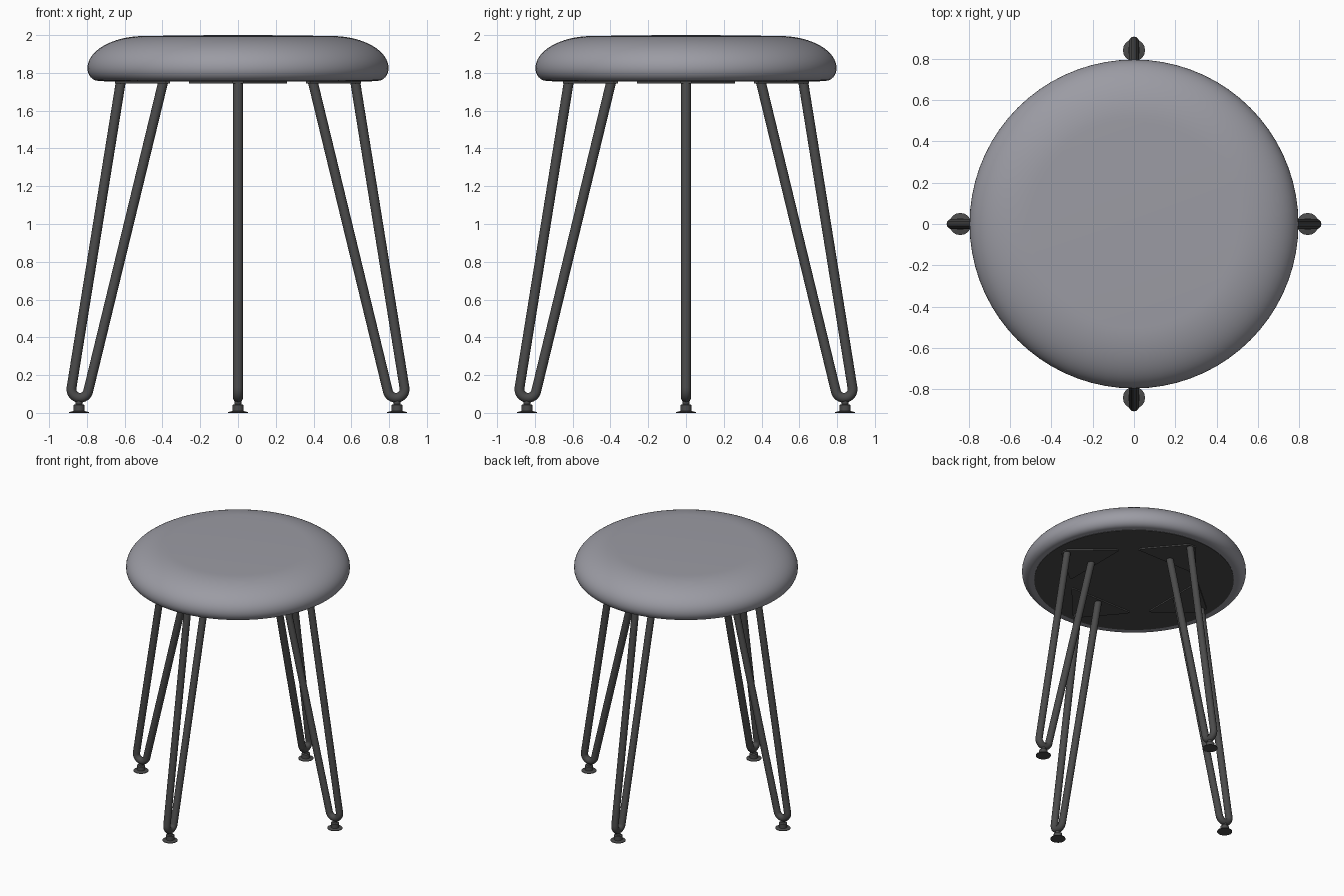
import bpy, bmesh
from math import sin, cos, pi, radians, atan2
from mathutils import Vector, Matrix

cube = bpy.data.objects.get("Cube")
if cube:
    bpy.data.objects.remove(cube)


def material(name, rgb):
    m = bpy.data.materials.new(name)
    m.use_nodes = True
    m.diffuse_color = (*rgb, 1)
    bsdf = m.node_tree.nodes["Principled BSDF"]
    bsdf.inputs["Base Color"].default_value = (*rgb, 1)
    bsdf.inputs["Roughness"].default_value = 0.6
    return m


grey = material("grey upholstery", (0.33, 0.33, 0.37))
dark = material("dark metal", (0.07, 0.07, 0.07))


def finish(name, bm, mat, angle=40):
    bmesh.ops.remove_doubles(bm, verts=bm.verts, dist=1e-5)
    bmesh.ops.recalc_face_normals(bm, faces=bm.faces)
    me = bpy.data.meshes.new(name)
    bm.to_mesh(me)
    bm.free()
    me.materials.append(mat)
    ob = bpy.data.objects.new(name, me)
    bpy.context.collection.objects.link(ob)
    bpy.ops.object.select_all(action='DESELECT')
    bpy.context.view_layer.objects.active = ob
    ob.select_set(True)
    bpy.ops.object.shade_smooth_by_angle(angle=radians(angle))
    return ob


def lathe(name, profile, mat, steps, angle=40):
    """Spin an (r, z) profile around the z axis."""
    bm = bmesh.new()
    vs = [bm.verts.new((r, 0, z)) for r, z in profile]
    edges = [bm.edges.new(p) for p in zip(vs, vs[1:])]
    bmesh.ops.spin(bm, geom=vs + edges, cent=(0, 0, 0), axis=(0, 0, 1),
                   angle=2 * pi, steps=steps)
    return finish(name, bm, mat, angle)


def arc(cx, cz, a, b, start, end, n):
    angles = [start + (end - start) * i / n for i in range(n + 1)]
    return [(cx + a * cos(t), cz + b * sin(t)) for t in angles]


# Padded seat: small rounded lower rim, wide soft shoulder, nearly flat top
RIM_Z, BASE_Z = 1.825, 1.758
profile = [(0.70, BASE_Z)]
profile += arc(0.74, RIM_Z, 0.057, RIM_Z - BASE_Z, -pi / 2, 0, 8)
profile += arc(0.497, RIM_Z, 0.30, 0.17, 0, pi / 2, 16)[1:]
profile += [(0.25, 1.999), (0, 2.0)]
lathe("seat_cushion", profile, grey, 72)

# Dark board closing the underside
lathe("seat_base", [(0, 1.755), (0.71, 1.755), (0.71, 1.765), (0, 1.765)], dark, 72)


def rod_path():
    """Hairpin: outer rod, U bend, inner rod, in the xz plane."""
    centre, bend = Vector((0.837, 0.125)), 0.045
    outer, inner = Vector((0.62, 1.757)), Vector((0.395, 1.757))
    a0 = atan2(0.26, 1.62)
    a1 = -pi + atan2(0.395, 1.62)
    return [outer] + arc(*centre, bend, bend, a0, a1, 14) + [inner]


def make_rod(name):
    """Sweep a round section along the hairpin path."""
    pts = [Vector(p) for p in rod_path()]
    radius, sides = 0.026, 14
    bm = bmesh.new()
    rings = []
    for i, p in enumerate(pts):
        d = (pts[min(i + 1, len(pts) - 1)] - pts[max(i - 1, 0)]).normalized()
        if i == 1:
            d = (pts[1] - pts[0]).normalized()
        elif i == len(pts) - 2:
            d = (pts[-1] - pts[-2]).normalized()
        side = Vector((-d.y, 0, d.x))
        rings.append([bm.verts.new(Vector((p.x, 0, p.y))
                      + radius * (side * cos(t) + Vector((0, 1, 0)) * sin(t)))
                      for t in (2 * pi * k / sides for k in range(sides))])
    for a, b in zip(rings, rings[1:]):
        for k in range(sides):
            j = (k + 1) % sides
            bm.faces.new((a[k], a[j], b[j], b[k]))
    bm.faces.new(rings[0])
    bm.faces.new(rings[-1])
    return finish(name, bm, dark)


def make_plate(name):
    """Triangular mounting plate, clipped tips, pointing outward."""
    outline = [(0.36, -0.26), (0.38, -0.26), (0.65, -0.03),
               (0.65, 0.03), (0.38, 0.26), (0.36, 0.26)]
    bm = bmesh.new()
    face = bm.faces.new([bm.verts.new((x, y, 1.745)) for x, y in outline])
    up = bmesh.ops.extrude_face_region(bm, geom=[face])["geom"]
    bmesh.ops.translate(bm, vec=(0, 0, 0.012),
                        verts=[v for v in up if isinstance(v, bmesh.types.BMVert)])
    return finish(name, bm, dark)


def make_foot(name):
    """Levelling foot: thin flared pad, collar and stem."""
    foot = lathe(name, [(0, 0), (0.054, 0), (0.054, 0.004), (0.03, 0.01), (0.03, 0.042),
                        (0.018, 0.046), (0.018, 0.07), (0, 0.07)], dark, 16, 30)
    foot.data.transform(Matrix.Translation((0.842, 0, 0)))
    return foot


# Four hairpin legs, one on each side
for side, turn in (("left", 0), ("back", 90), ("right", 180), ("front", 270)):
    for part, build in (("leg_rod", make_rod), ("leg_plate", make_plate),
                        ("leg_foot", make_foot)):
        build(f"{side}_{part}").rotation_euler.z = radians(turn)
